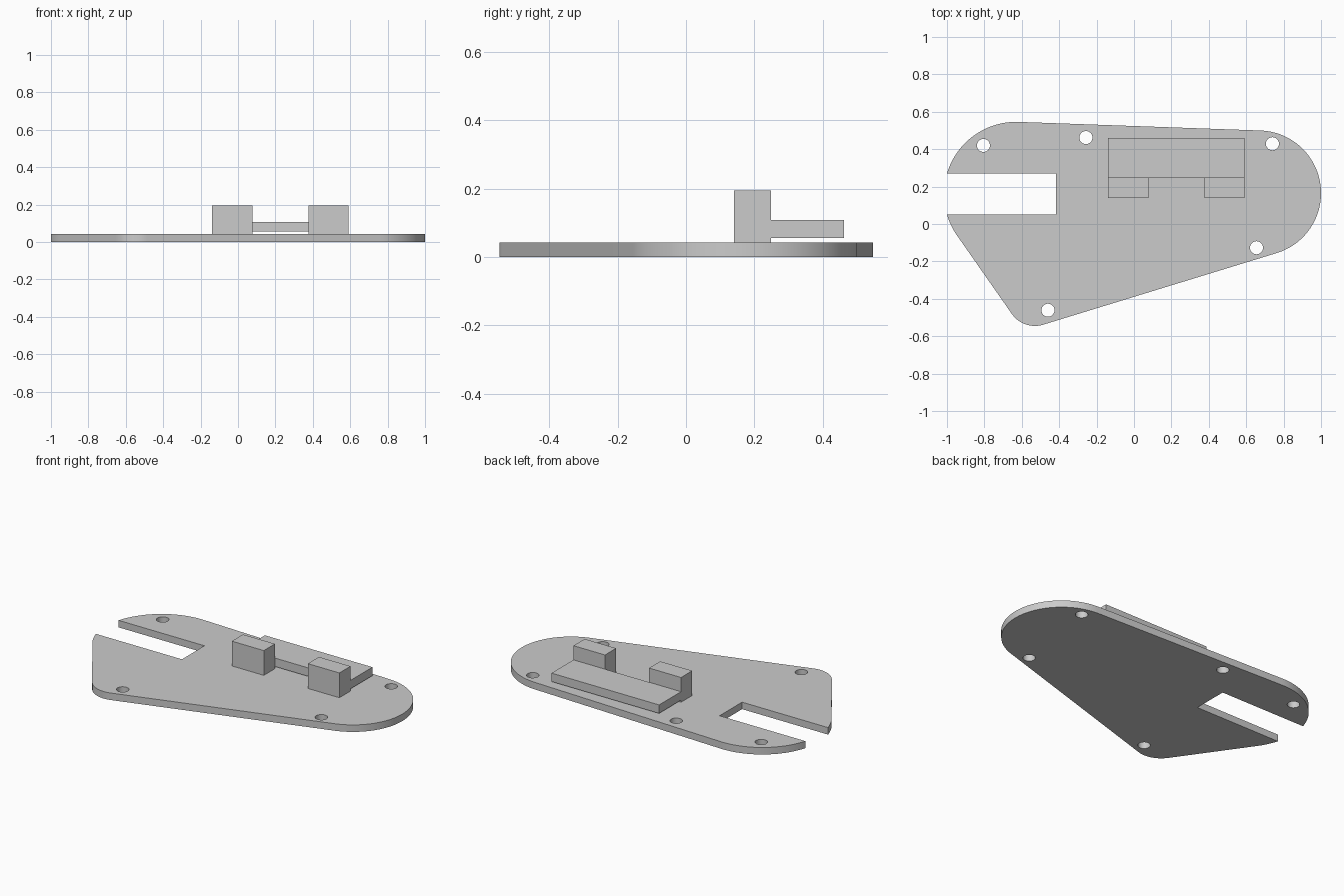
import bpy
import bmesh
import math
from mathutils import Vector
from mathutils.geometry import convex_hull_2d

if "Cube" in bpy.data.objects:
    bpy.data.objects.remove(bpy.data.objects["Cube"], do_unlink=True)

THICK = 0.043

grey = bpy.data.materials.new("light_grey")
grey.use_nodes = True
colour = (0.6, 0.6, 0.6, 1)
grey.diffuse_color = colour
grey.node_tree.nodes["Principled BSDF"].inputs["Base Color"].default_value = colour


def circle(x, y, r, n):
    return [Vector((x + r * math.cos(math.tau * i / n), y + r * math.sin(math.tau * i / n)))
            for i in range(n)]


def prism(name, points, z0, z1):
    """Extrude a flat counter-clockwise outline from z0 up to z1."""
    bm = bmesh.new()
    base = bm.faces.new([bm.verts.new((p[0], p[1], z0)) for p in points])
    side = bmesh.ops.extrude_face_region(bm, geom=[base], use_keep_orig=True)
    top = [v for v in side["geom"] if isinstance(v, bmesh.types.BMVert)]
    bmesh.ops.translate(bm, verts=top, vec=(0, 0, z1 - z0))
    bmesh.ops.recalc_face_normals(bm, faces=bm.faces)
    mesh = bpy.data.meshes.new(name)
    bm.to_mesh(mesh)
    bm.free()
    mesh.materials.append(grey)
    obj = bpy.data.objects.new(name, mesh)
    bpy.context.collection.objects.link(obj)
    return obj


def box(name, x0, x1, y0, y1, z0, z1):
    return prism(name, [(x0, y0), (x1, y0), (x1, y1), (x0, y1)], z0, z1)


# Base plate: the hull of three rounded corners
corners = (circle(0.665, 0.165, 0.335, 128) + circle(-0.63, 0.16, 0.386, 128)
           + circle(-0.53, -0.395, 0.15, 96))
plate = prism("base_plate", [corners[i] for i in convex_hull_2d(corners)], 0, THICK)

# Side slot and screw holes
cutters = [box("slot_cutter", -1.2, -0.417, 0.052, 0.27, -0.1, 0.2)]
for x, y in [(-0.805, 0.42), (-0.257, 0.462), (0.74, 0.429), (0.655, -0.127), (-0.46, -0.461)]:
    cutters.append(prism("hole_cutter", circle(x, y, 0.035, 32), -0.1, 0.2))

bpy.context.view_layer.objects.active = plate
for cutter in cutters:
    cutter.hide_render = True
    cut = plate.modifiers.new("cut", 'BOOLEAN')
    cut.operation = 'DIFFERENCE'
    cut.solver = 'EXACT'
    cut.object = cutter
    bpy.ops.object.modifier_apply(modifier=cut.name)
    bpy.data.objects.remove(cutter, do_unlink=True)

bpy.ops.object.select_all(action='DESELECT')
plate.select_set(True)
bpy.ops.object.shade_smooth_by_angle(angle=math.radians(30))

# Two upright blocks carrying a raised shelf behind them
box("right_block", -0.14, 0.077, 0.14, 0.248, THICK, 0.195)
box("left_block", 0.376, 0.59, 0.14, 0.248, THICK, 0.195)
box("shelf", -0.14, 0.59, 0.248, 0.461, 0.056, 0.108)
